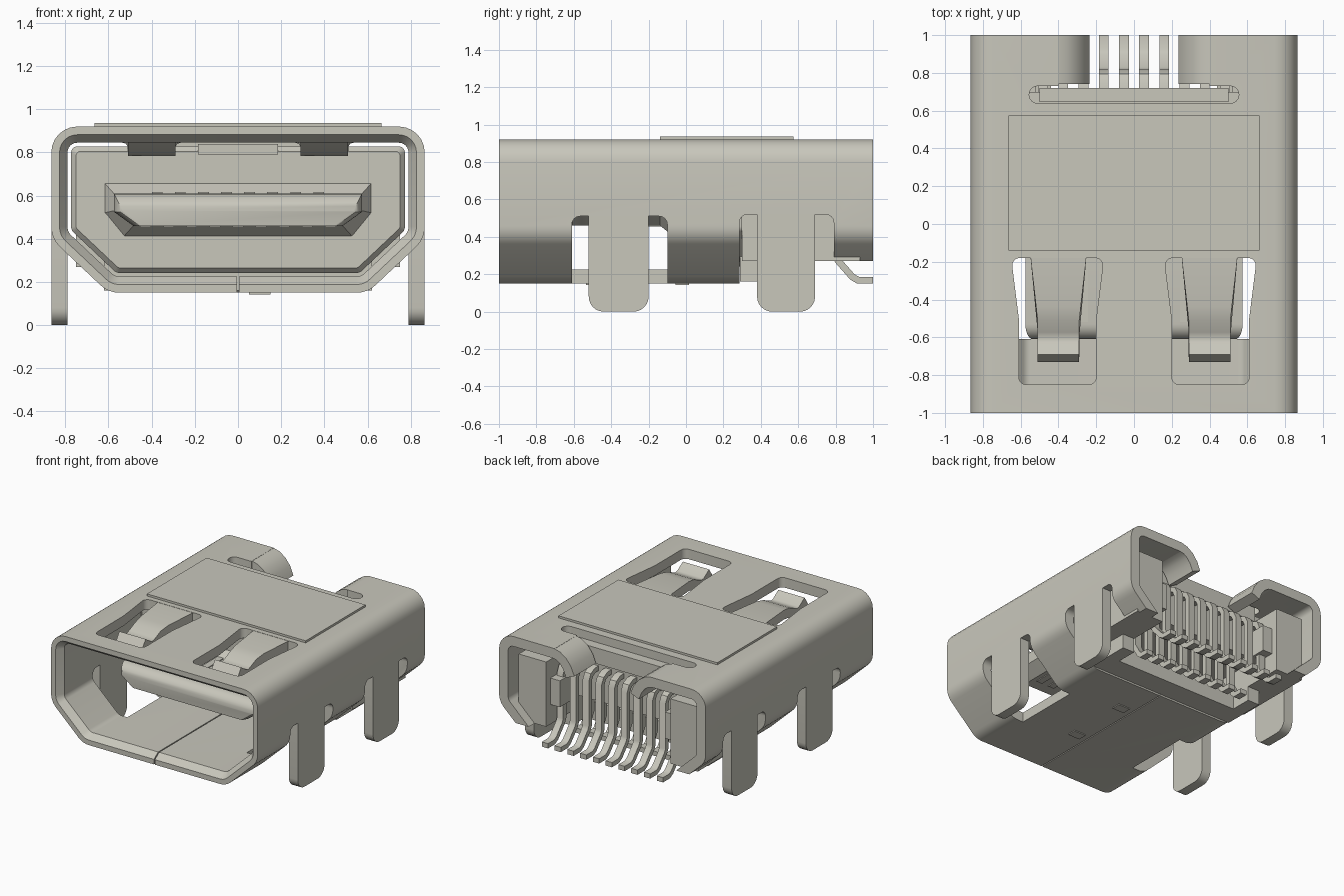
import bpy, bmesh, math
from mathutils import Vector

old = bpy.data.objects.get("Cube")
if old:
    bpy.data.objects.remove(old, do_unlink=True)

metal = bpy.data.materials.new("warm grey metal")
metal.use_nodes = True
GREY = (0.58, 0.57, 0.5, 1)
metal.diffuse_color = GREY
metal.node_tree.nodes["Principled BSDF"].inputs["Base Color"].default_value = GREY


# ---- helpers ----
def offset(pts, d, closed=True):
    """Mitred offset of a polyline to its left by d."""
    p = [Vector(q) for q in pts]
    n = len(p)
    out = []
    for i in range(n):
        a = p[i] - p[i - 1] if closed or i else p[1] - p[0]
        b = p[(i + 1) % n] - p[i] if closed or i < n - 1 else a
        na = Vector((-a.y, a.x)).normalized()
        nb = Vector((-b.y, b.x)).normalized()
        m = (na + nb).normalized()
        out.append(p[i] + m * (d / m.dot(na)))
    return out


def rounded(pts, radii, steps=6):
    """Closed polygon with each corner replaced by an arc."""
    p = [Vector(q) for q in pts]
    if not isinstance(radii, (list, tuple)):
        radii = [radii] * len(p)
    out = []
    for i, r in enumerate(radii):
        if r <= 0:
            out.append(p[i])
            continue
        u = (p[i - 1] - p[i]).normalized()
        v = (p[(i + 1) % len(p)] - p[i]).normalized()
        half = u.angle(v) / 2
        centre = p[i] + (u + v).normalized() * (r / math.sin(half))
        start = (p[i] + u * (r / math.tan(half)) - centre).normalized()
        end = (p[i] + v * (r / math.tan(half)) - centre).normalized()
        out += [centre + start.slerp(end, k / steps) * r for k in range(steps + 1)]
    return out


def rect(a0, b0, a1, b1):
    return [(a0, b0), (a1, b0), (a1, b1), (a0, b1)]


def place(axis, p, t):
    return {"x": (t, p[0], p[1]), "y": (p[0], t, p[1]), "z": (p[0], p[1], t)}[axis]


def loft(name, rings, axis="y", ring_loop=False):
    """Bridge (outline, position) rings; cap the ends or close the loop."""
    bm = bmesh.new()
    rows = [[bm.verts.new(place(axis, p, t)) for p in pts] for pts, t in rings]
    pairs = list(zip(rows, rows[1:])) + ([(rows[-1], rows[0])] if ring_loop else [])
    for a, b in pairs:
        for i in range(len(a)):
            bm.faces.new((a[i - 1], a[i], b[i], b[i - 1]))
    if not ring_loop:
        bm.faces.new(rows[0])
        bm.faces.new(rows[-1])
    bmesh.ops.recalc_face_normals(bm, faces=bm.faces)
    mesh = bpy.data.meshes.new(name)
    bm.to_mesh(mesh)
    bm.free()
    mesh.materials.append(metal)
    ob = bpy.data.objects.new(name, mesh)
    bpy.context.collection.objects.link(ob)
    return ob


def prism(name, pts, axis, lo, hi):
    return loft(name, [(pts, lo), (pts, hi)], axis)


def box(name, x0, x1, y0, y1, z0, z1):
    return prism(name, rect(x0, y0, x1, y1), "z", z0, z1)


def strip(name, path, thick, axis, lo, hi):
    """Bent sheet: thickened path swept along an axis."""
    pts = offset(path, thick / 2, False) + offset(path, -thick / 2, False)[::-1]
    return prism(name, pts, axis, lo, hi)


def smooth(ob, angle=35):
    bpy.ops.object.select_all(action="DESELECT")
    ob.select_set(True)
    bpy.context.view_layer.objects.active = ob
    bpy.ops.object.shade_smooth_by_angle(angle=math.radians(angle))


def cut(ob, cutters):
    bpy.context.view_layer.objects.active = ob
    for c in cutters:
        m = ob.modifiers.new("cut", "BOOLEAN")
        m.operation, m.solver, m.object = "DIFFERENCE", "EXACT", c
        bpy.ops.object.modifier_apply(modifier=m.name)
        bpy.data.objects.remove(c, do_unlink=True)


# ---- shell: folded sheet with a chamfered mouth ----
WALL = 0.075
half = [(0.6, 0.15), (0.865, 0.4), (0.865, 0.92)]
outline = half + [(-x, z) for x, z in half[::-1]]


def section(inset):
    r = [max(q - inset, 0.02) for q in (0.13, 0.13, 0.12)]
    return rounded(offset(outline, inset), r + r[::-1])


shell = loft("shell", [(section(0), -1), (section(0), 1), (section(WALL), 1),
                       (section(WALL), -0.95), (section(0.038), -1)], ring_loop=True)

cutters = [box("cut", -1, 1, 0.285, 1.1, 0, 0.27),
           box("cut", -0.4, 0.4, 0.69, 1.1, 0.7, 1.1),
           prism("cut", rounded(rect(-0.555, 0.64, 0.555, 0.73), 0.044), "z", 0.7, 1.1),
           box("cut", -0.004, 0.004, -1.1, 0.4, 0.1, 0.26)]
for s in (1, -1):
    window = [(0.16, -0.18), (0.2, -0.5), (0.2, -0.85), (0.61, -0.85), (0.61, -0.5), (0.65, -0.18)]
    cutters.append(prism("cut", rounded([(s * x, y) for x, y in window], [0.04, 0, 0.04, 0.04, 0, 0.04]),
                         "z", 0.75, 1.1))
    for y0, y1, top in ((-0.61, -0.1, 0.51), (0.285, 0.79, 0.52)):
        cutters.append(prism("cut", rounded(rect(y0, -0.1, y1, top), [0, 0, 0.044, 0.044]),
                             "x", *sorted((s * 0.5, s * 1.1))))
cut(shell, cutters)
smooth(shell)

box("top_plate", -0.665, 0.665, -0.14, 0.575, 0.91, 0.936)
for y in (-0.5, -0.02):
    box("bottom_lock_tab", 0.05, 0.15, y - 0.035, y + 0.035, 0.143, 0.152)

for s, side in ((1, "left"), (-1, "right")):
    # ---- mounting legs ----
    for y0, y1, part in ((-0.52, -0.2, "front"), (0.38, 0.69, "rear")):
        leg = prism(f"{part}_{side}_leg", rounded(rect(y0, 0, y1, 0.53), [0.08, 0.08, 0, 0]),
                    "x", *sorted((s * 0.79, s * 0.865)))
        smooth(leg)

    # ---- top spring finger, narrowing towards the hook ----
    path = [(-0.15, 0.884), (-0.43, 0.876), (-0.5, 0.862), (-0.56, 0.835), (-0.6, 0.82),
            (-0.64, 0.828), (-0.71, 0.875)]
    spring = strip(f"{side}_spring", path, 0.07, "x", -1, 1)
    for v in spring.data.vertices:
        k = min(max((-v.co.y - 0.2) / 0.3, 0), 1)
        v.co.x = s * 0.4 + v.co.x * (0.15 - 0.04 * k)
    smooth(spring)

    # ---- rear flap curling down ----
    path = [(s * x, z) for x, z in ((0.41, 0.8825), (0.37, 0.872), (0.33, 0.845), (0.295, 0.8), (0.27, 0.74))]
    smooth(strip(f"{side}_rear_flap", path, WALL, "y", 0.74, 1))

    # ---- insulator side blocks ----
    x0, x1 = sorted((s * 0.52, s * 0.75))
    box(f"{side}_rear_block", x0, x1, 0.3, 0.93, 0.27, 0.76)
    x0, x1 = sorted((s * 0.44, s * 0.53))
    box(f"{side}_block_step", x0, x1, 0.6, 0.88, 0.42, 0.62)
    x0, x1 = sorted((s * 0.52, s * 0.62))
    box(f"{side}_shelf_arm", x0, x1, 0.45, 0.62, 0.16, 0.28)

# ---- insulator body ----
body = loft("insulator_body", [(section(0.115), -0.08), (section(0.092), -0.055), (section(0.092), 0.3)])
smooth(body, 25)
box("insulator_rear", -0.74, 0.74, 0.29, 0.7, 0.45, 0.8)
box("insulator_rear_bar", -0.5, 0.5, 0.645, 0.72, 0.74, 0.86)
box("insulator_shelf", -0.62, 0.62, 0.29, 0.46, 0.16, 0.3)
box("key_boss", -0.185, 0.185, -0.1, 0.02, 0.79, 0.838)


# ---- tongue with flared root and rounded nose ----
def tongue_section(w, low, mid, top):
    return [(w - 0.09, low), (w, mid), (w, top), (-w, top), (-w, mid), (0.09 - w, low)]


rings = [(tongue_section(0.62, 0.41, 0.52, 0.66), -0.075), (tongue_section(0.575, 0.46, 0.53, 0.61), -0.14)]
for k in range(7):
    a = math.radians(k * 15)
    rings.append((tongue_section(0.575 - 0.04 * (1 - math.cos(a)), 0.46, 0.525, 0.53 + 0.08 * math.cos(a)),
                  -0.53 - 0.08 * math.sin(a)))
smooth(loft("tongue", rings), 25)

# ---- contacts on the tongue and two rows of solder pins ----
PITCH = 0.107
upper = [(0.66, 0.7), (0.74, 0.7), (0.78, 0.68), (0.8, 0.64), (0.8, 0.3), (0.815, 0.27),
         (0.89, 0.185), (0.92, 0.168), (1, 0.168)]
lower = [(0.54, 0.5), (0.54, 0.27), (0.59, 0.185), (0.61, 0.168), (0.68, 0.168)]
for count, row, path, z in ((10, "upper", upper, 0.608), (9, "lower", lower, 0.454)):
    for i in range(count):
        x = (i - (count - 1) / 2) * PITCH
        smooth(strip(f"{row}_pin", path, 0.036, "x", x - 0.026, x + 0.026))
        if abs(x) < 0.47:
            box(f"{row}_contact", x - 0.025, x + 0.025, -0.52, -0.12, z, z + 0.008)
